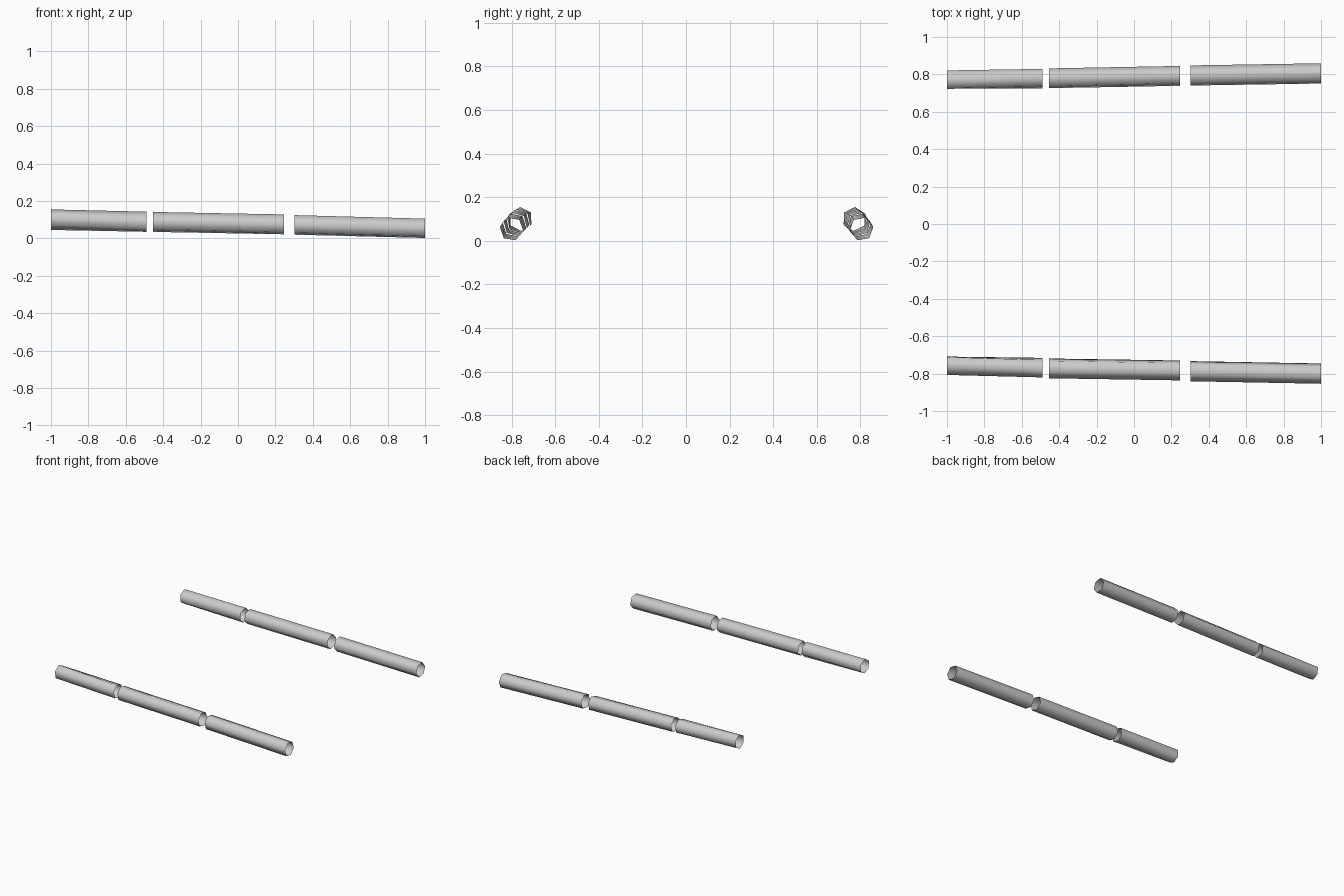
import bpy, math
from math import cos, sin, radians

cube = bpy.data.objects.get("Cube")
if cube:
    bpy.data.objects.remove(cube, do_unlink=True)

# Single plain grey
grey = bpy.data.materials.new("light_grey")
grey.use_nodes = True
colour = (0.6, 0.6, 0.6, 1)
grey.diffuse_color = colour
grey.node_tree.nodes["Principled BSDF"].inputs["Base Color"].default_value = colour

RADIUS = 0.055
SIDES = 6


def open_tube(name, start, end, turn_start, turn_end):
    """Open-ended six-sided tube between two points, with a slight twist."""
    verts = []
    for (x, y, z), turn in ((start, turn_start), (end, turn_end)):
        for i in range(SIDES):
            a = radians(turn) + math.tau * i / SIDES
            verts.append((x, y + RADIUS * cos(a), z + RADIUS * sin(a)))
    faces = []
    for i in range(SIDES):
        j = (i + 1) % SIDES
        faces.append((i, j, SIDES + j, SIDES + i))
    mesh = bpy.data.meshes.new(name)
    mesh.from_pydata(verts, [], faces)
    mesh.materials.append(grey)
    for poly in mesh.polygons:
        poly.use_smooth = True
    mesh.update()
    obj = bpy.data.objects.new(name, mesh)
    bpy.context.collection.objects.link(obj)


# Section ends: x, z, back row y, front row y, turn
sections = {
    "right": ((-1.0, 0.1, 0.772, -0.758, 27), (-0.488, 0.089, 0.777, -0.768, 18)),
    "middle": ((-0.455, 0.088, 0.779, -0.772, 16), (0.247, 0.075, 0.792, -0.783, 15)),
    "left": ((0.303, 0.072, 0.794, -0.787, 12), (1.0, 0.054, 0.805, -0.8, 10)),
}

# Two rows of three tubes
for part, (a, b) in sections.items():
    open_tube("back_tube_" + part, (a[0], a[2], a[1]), (b[0], b[2], b[1]), a[4], b[4])
    open_tube("front_tube_" + part, (a[0], a[3], a[1]), (b[0], b[3], b[1]), -a[4], -b[4])
